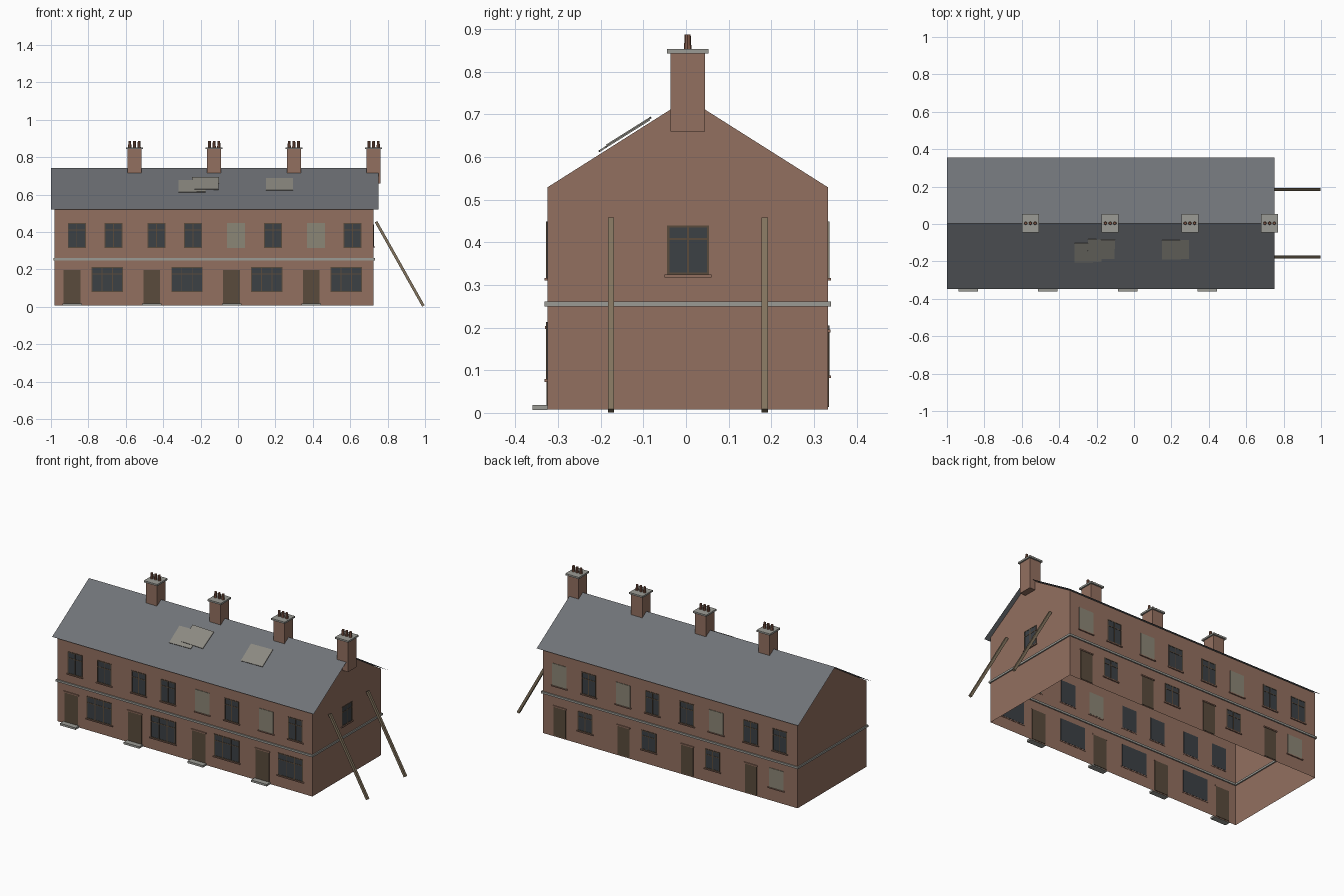
import bpy, bmesh, math
from mathutils import Matrix, Vector

if "Cube" in bpy.data.objects:
    bpy.data.objects.remove(bpy.data.objects["Cube"])

COLORS = {
    "brick": (0.29, 0.16, 0.115), "slate": (0.16, 0.17, 0.185),
    "glass": (0.045, 0.052, 0.06), "door": (0.10, 0.07, 0.045),
    "board": (0.26, 0.24, 0.18), "stone": (0.33, 0.33, 0.30),
    "timber": (0.22, 0.17, 0.11), "patch": (0.26, 0.25, 0.22),
    "clay": (0.25, 0.11, 0.07),
}
MATS = {}
for key, c in COLORS.items():
    MATS[key] = bpy.data.materials.new(key)
    MATS[key].diffuse_color = (*c, 1)

parts = {}  # name -> (bmesh, material key)


def part(name, mat):
    if name not in parts:
        parts[name] = (bmesh.new(), mat)
    return parts[name][0]


def box(bm, x0, x1, y0, y1, z0, z1, rot=None):
    m = Matrix.Translation(((x0 + x1) / 2, (y0 + y1) / 2, (z0 + z1) / 2))
    if rot:
        m = m @ rot
    m = m @ Matrix.Diagonal((x1 - x0, y1 - y0, z1 - z0, 1))
    bmesh.ops.create_cube(bm, size=1, matrix=m)


def face(bm, pts):
    return bm.faces.new([bm.verts.new(p) for p in pts])


X0, X1, YF, YB, YC = -0.98, 0.725, -0.325, 0.333, 0.004
BASE, EAVE, PEAK = 0.008, 0.529, 0.737
HOUSE = (X1 - X0) / 4


def wall_box(bm, wall, u, w, z0, z1, d_in, d_out):
    """Box centred at u along a wall, reaching in and out of its plane."""
    a, b = u - w / 2, u + w / 2
    if wall == "front":
        box(bm, a, b, YF - d_out, YF + d_in, z0, z1)
    elif wall == "back":
        box(bm, a, b, YB - d_in, YB + d_out, z0, z1)
    else:
        box(bm, X1 - d_in, X1 + d_out, a, b, z0, z1)


def window(wall, u, w, z0, z1, boarded=False, bars=1):
    wall_box(part("window_sills", "brick"), wall, u, w + 0.012, z0 - 0.006, z0, 0.002, 0.007)
    if boarded:
        wall_box(part("window_boards", "board"), wall, u, w, z0, z1, 0.003, 0.003)
        return
    wall_box(part("window_glass", "glass"), wall, u, w, z0, z1, 0.003, 0.0015)
    bm = part("window_frames", "door")
    t = 0.005
    for s in (-1, 1):
        wall_box(bm, wall, u + s * (w - t) / 2, t, z0, z1, 0, 0.003)
    for z in (z0, z0 + 0.7 * (z1 - z0), z1 - t):
        wall_box(bm, wall, u, w, z, z + t, 0, 0.003)
    for i in range(bars):
        wall_box(bm, wall, u + w * ((i + 1) / (bars + 1) - 0.5), t, z0, z1, 0, 0.003)


def door(wall, u, w, top):
    wall_box(part("doors", "door"), wall, u, w, 0.014, top, 0.003, 0.0025)
    wall_box(part("door_heads", "brick"), wall, u, w + 0.01, top, top + 0.007, 0.002, 0.006)


# Walls: open shell with gabled ends
bm = part("walls", "brick")
for y in (YF, YB):
    q = [(X0, y, BASE), (X1, y, BASE), (X1, y, EAVE), (X0, y, EAVE)]
    face(bm, q if y == YF else q[::-1])
for x in (X0, X1):
    q = [(x, YF, BASE), (x, YB, BASE), (x, YB, EAVE), (x, YC, PEAK), (x, YF, EAVE)]
    face(bm, q if x == X1 else q[::-1])
bmesh.ops.remove_doubles(bm, verts=bm.verts, dist=1e-5)

# Roof: two thin sloping sheets
RIDGE, LOW, RUN = 0.742, 0.521, 0.352
bm = part("roof", "slate")
for s in (-1, 1):
    q = [(-1, YC + s * RUN, LOW), (0.75, YC + s * RUN, LOW), (0.75, YC, RIDGE), (-1, YC, RIDGE)]
    face(bm, q if s < 0 else q[::-1])
bmesh.ops.remove_doubles(bm, verts=bm.verts, dist=1e-5)

# Repair patches on the front slope
PITCH = math.atan2(RIDGE - LOW, RUN)
bm = part("roof_patches", "patch")
for x, y, lift, turn in ((-0.246, -0.153, 0.002, 1), (-0.175, -0.134, 0.005, -1.5), (0.222, -0.137, 0.002, 1)):
    z = RIDGE - (YC - y) * math.tan(PITCH) + lift
    rot = Matrix.Rotation(PITCH, 4, 'X') @ Matrix.Rotation(math.radians(turn), 4, 'Z')
    box(bm, x - 0.072, x + 0.072, y - 0.06, y + 0.06, z - 0.002, z + 0.002, rot)

# String course around all four walls
bm = part("string_course", "stone")
o = 0.007
for y in (YF, YB):
    box(bm, X0 - o, X1 + o, y - o, y + o, 0.249, 0.261)
for x in (X0, X1):
    box(bm, x - o, x + o, YF + o, YB - o, 0.249, 0.261)

# Four houses: openings, steps and chimney
FRONT_BOARDED = {(2, 0), (3, 0)}
BACK_BOARDED = {(3, 1), (2, 1), (1, 0)}
for h in range(4):
    x = X0 + h * HOUSE
    for i, off in enumerate((0.118, 0.314)):
        window("front", x + off, 0.096, 0.316, 0.449, (h, i) in FRONT_BOARDED)
        window("back", x + off, 0.096, 0.316, 0.449, (h, i) in BACK_BOARDED)
    window("front", x + 0.281, 0.168, 0.079, 0.213, bars=2)
    window("back", x + 0.142, 0.098, 0.088, 0.205, h == 0)
    door("front", x + 0.093, 0.09, 0.197)
    door("back", x + 0.312, 0.08, 0.188)
    box(part("door_steps", "stone"), x + 0.041, x + 0.145, -0.36, YF, 0.007, 0.019)

    cx = x + HOUSE
    box(part("chimney_stacks", "brick"), cx - 0.037, cx + 0.037, YC - 0.04, YC + 0.04, 0.66, 0.844)
    box(part("chimney_caps", "stone"), cx - 0.045, cx + 0.045, YC - 0.049, YC + 0.049, 0.843, 0.853)
    for k in (-1, 0, 1):
        bmesh.ops.create_cone(part("chimney_pots", "clay"), cap_ends=True, segments=8,
                              radius1=0.009, radius2=0.007, depth=0.036,
                              matrix=Matrix.Translation((cx + k * 0.025, YC, 0.869)))

# Gable window
window("gable", 0.005, 0.098, 0.324, 0.44)

# Raking timber props against the right gable
bm = part("raking_props", "timber")
a, b = Vector((0.738, 0, 0.455)), Vector((0.991, 0, 0.005))
d = b - a
for y in (-0.176, 0.185):
    c = (a + b) / 2 + Vector((0, y, 0))
    m = Matrix.Translation(c) @ d.to_track_quat('Z', 'Y').to_matrix().to_4x4()
    bmesh.ops.create_cube(bm, size=1, matrix=m @ Matrix.Diagonal((0.015, 0.015, d.length, 1)))

for name, (bm, mat) in parts.items():
    me = bpy.data.meshes.new(name)
    bm.to_mesh(me)
    bm.free()
    me.materials.append(MATS[mat])
    bpy.context.collection.objects.link(bpy.data.objects.new(name, me))

for m in bpy.data.materials:
    if m.users and not m.is_grease_pencil:
        m.use_nodes = True
        m.node_tree.nodes["Principled BSDF"].inputs["Base Color"].default_value = m.diffuse_color
